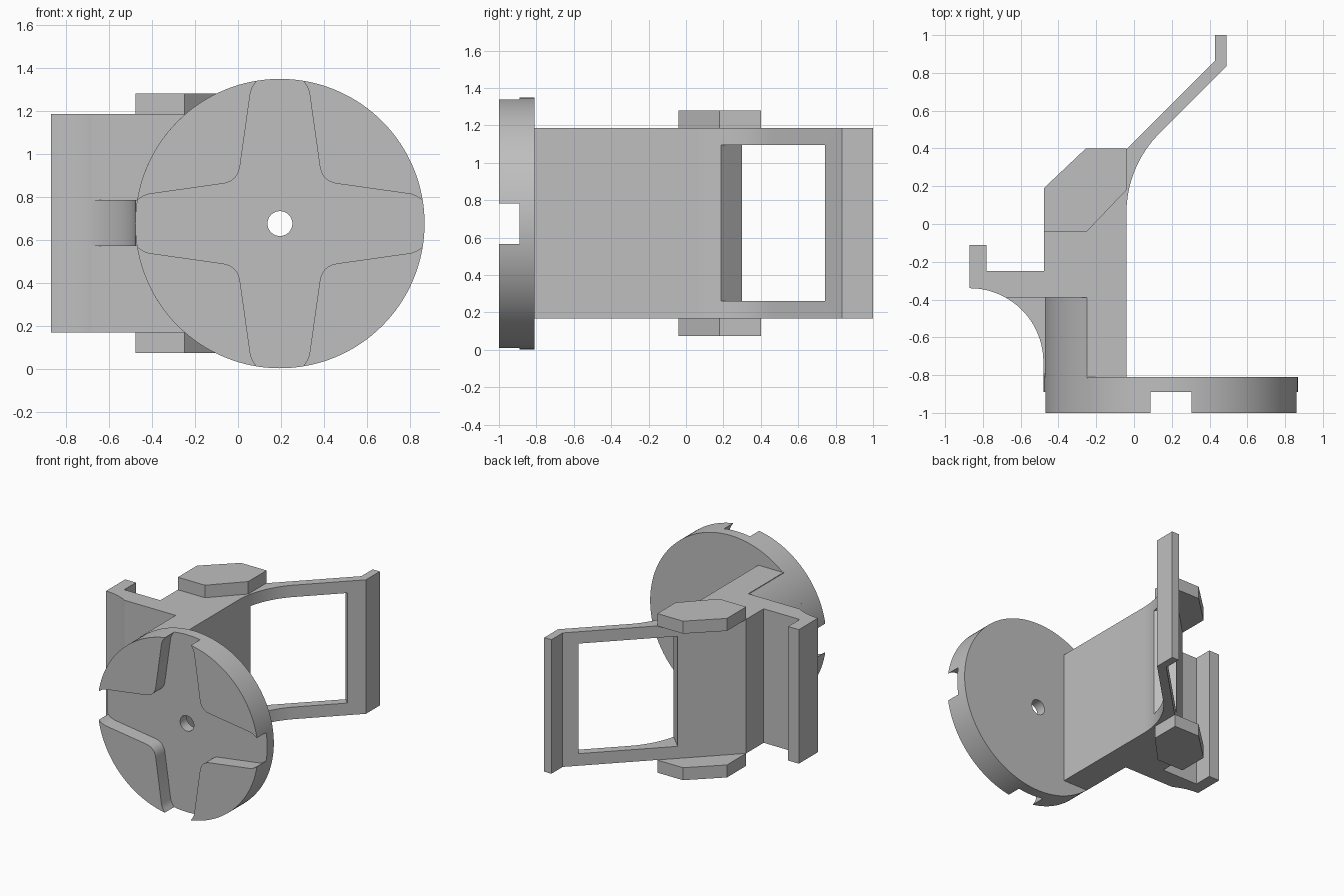
import bpy
import bmesh
from math import cos, sin, pi, radians
from mathutils import Vector

old = bpy.data.objects.get("Cube")
if old:
    bpy.data.objects.remove(old, do_unlink=True)

grey = bpy.data.materials.new("plain grey")
grey.use_nodes = True
COLOUR = (0.52, 0.52, 0.52, 1)
grey.diffuse_color = COLOUR
grey.node_tree.nodes["Principled BSDF"].inputs["Base Color"].default_value = COLOUR

CX, CZ, R = 0.195, 0.675, 0.673      # disc centre and radius
LOW, HIGH = 0.168, 1.185             # bottom and top of the bracket


def arc(cx, cy, r, start, end, n=24):
    """Points along a circular arc, angles in degrees."""
    angles = [radians(start + (end - start) * i / n) for i in range(n + 1)]
    return [(cx + r * cos(a), cy + r * sin(a)) for a in angles]


def prism(name, profile, lo, hi, axis="Z"):
    """Extrude a 2D profile (x,y along Z, or x,z along Y)."""
    def place(p, d):
        return Vector((p[0], p[1], d)) if axis == "Z" else Vector((p[0], d, p[1]))
    bm = bmesh.new()
    base = bm.faces.new([bm.verts.new(place(p, lo)) for p in profile])
    side = bmesh.ops.extrude_face_region(bm, geom=[base])
    moved = [g for g in side["geom"] if isinstance(g, bmesh.types.BMVert)]
    shift = place((0, 0), hi - lo)
    bmesh.ops.translate(bm, verts=moved, vec=shift)
    bmesh.ops.recalc_face_normals(bm, faces=bm.faces)
    mesh = bpy.data.meshes.new(name)
    bm.to_mesh(mesh)
    bm.free()
    mesh.materials.append(grey)
    obj = bpy.data.objects.new(name, mesh)
    bpy.context.collection.objects.link(obj)
    return obj


def activate(obj):
    bpy.ops.object.select_all(action="DESELECT")
    obj.select_set(True)
    bpy.context.view_layer.objects.active = obj


def cut(obj, cutter):
    """Subtract the cutter and discard it."""
    cutter.hide_render = True
    mod = obj.modifiers.new("cut", "BOOLEAN")
    mod.operation = "DIFFERENCE"
    mod.solver = "EXACT"
    mod.object = cutter
    activate(obj)
    bpy.ops.object.modifier_apply(modifier=mod.name)
    bpy.data.objects.remove(cutter, do_unlink=True)


def smooth(obj):
    activate(obj)
    bpy.ops.object.shade_smooth_by_angle(angle=radians(25))


# Round face plate with a through hole
disc = prism("round_plate", arc(CX, CZ, R, 0, 360, 128)[:-1], -1.0, -0.81, "Y")
cut(disc, prism("hole_cutter", arc(CX, CZ, 0.058, 0, 360, 32)[:-1], -1.1, -0.7, "Y"))

# Cross-shaped recess: one filleted corner repeated four times
half = [(0.75, 0.105), (0.665, 0.108), (0.65, 0.118), (0.635, 0.128), (0.61, 0.137)]
start, ctrl, end = Vector((0.27, 0.185)), Vector((0.195, 0.195)), Vector((0.185, 0.27))
fillet = [(1 - t) ** 2 * start + 2 * t * (1 - t) * ctrl + t * t * end
          for t in [i / 10 for i in range(11)]]
corner = half + [tuple(p) for p in fillet] + [(v, u) for u, v in reversed(half)]
cross = []
for k in range(4):
    c, s = round(cos(k * pi / 2)), round(sin(k * pi / 2))
    cross += [(CX + c * u - s * v, CZ + s * u + c * v) for u, v in corner]
cut(disc, prism("cross_cutter", cross, -1.1, -0.89, "Y"))
smooth(disc)

# Upright bracket: stem, slanted frame and hooked side tab in one profile
profile = [(-0.25, -0.815), (-0.04, -0.815)]
profile += arc(0.56, 0.057, 0.6, 180, 135)
profile += [(0.49, 0.835), (0.49, 1.0), (0.43, 1.0), (0.43, 0.865),
            (-0.477, -0.04), (-0.477, -0.25), (-0.78, -0.25), (-0.78, -0.11),
            (-0.87, -0.11)]
profile += arc(-0.87, -0.73, 0.39, 90, 60.5, 14)
profile += [(-0.25, -0.39)]
bracket = prism("bracket_frame", profile, LOW, HIGH)
window = [(-0.22, 0.38), (0.08, 0.08), (0.57, 0.57), (0.27, 0.87)]
cut(bracket, prism("window_cutter", window, 0.26, 1.095))
smooth(bracket)

# Rounded shoulder that follows the plate's edge behind it
shoulder = prism("rounded_shoulder", arc(CX, CZ, R, 131.4, 228.6, 40), -0.815, -0.39, "Y")
smooth(shoulder)

# Curved web that ties the side tab to the plate
web_profile = arc(-0.87, -0.73, 0.39, 60.5, 0, 24)
web_profile += [(-0.477, -0.81), (-0.4, -0.81), (-0.4, -0.39)]
smooth(prism("curved_web", web_profile, 0.57, 0.785))

# Six-sided caps above and below the bracket
hexagon = [(-0.477, -0.04), (-0.25, -0.04), (-0.04, 0.18),
           (-0.04, 0.4), (-0.255, 0.4), (-0.477, 0.19)]
prism("upper_cap", hexagon, HIGH, 1.28)
prism("lower_cap", hexagon, 0.073, LOW)
